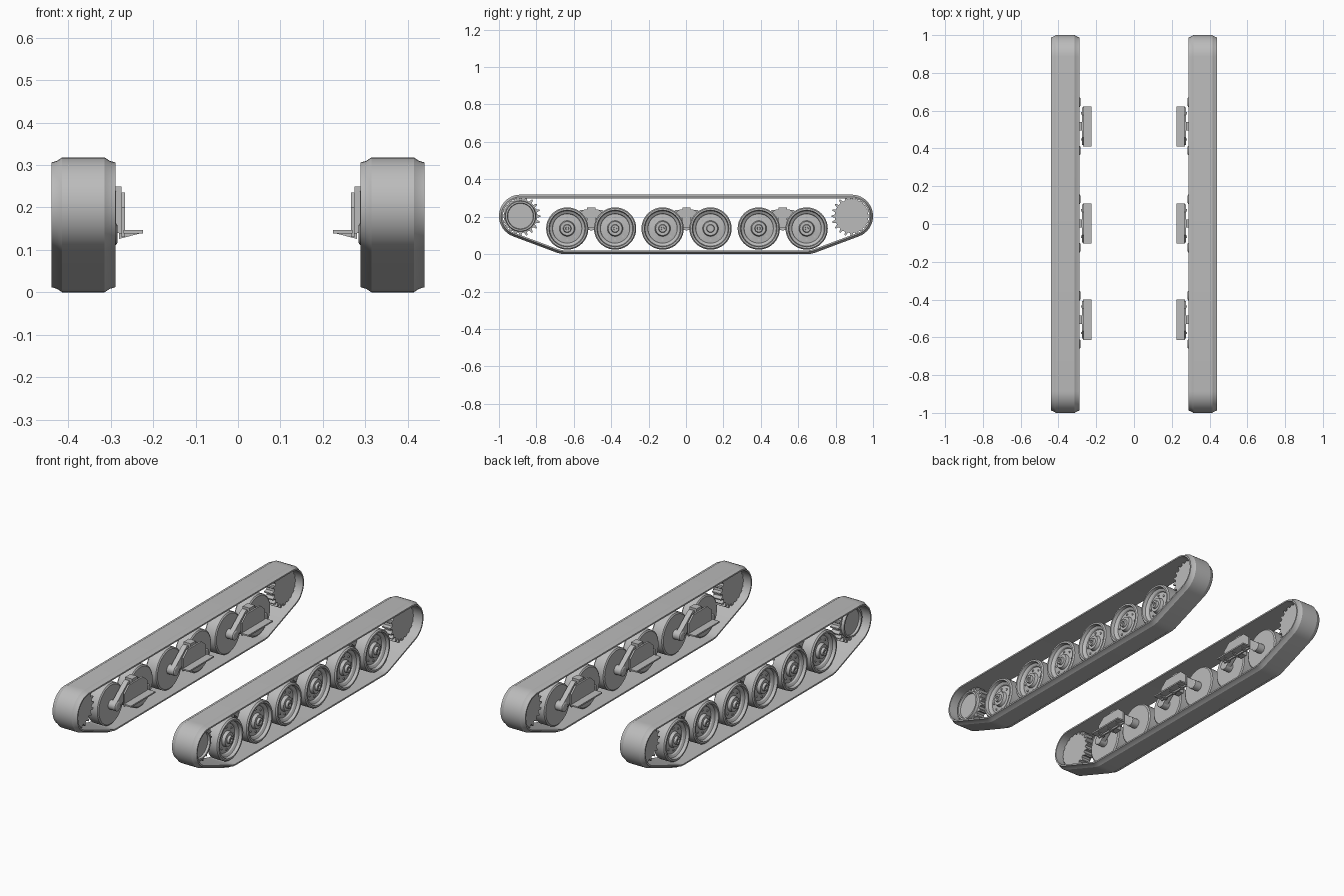
import bpy, bmesh
from math import sin, cos, pi, radians
from mathutils import Matrix, Vector

cube = bpy.data.objects.get("Cube")
if cube:
    bpy.data.objects.remove(cube, do_unlink=True)

grey = bpy.data.materials.new("track_grey")
grey.use_nodes = True
grey.diffuse_color = (0.5, 0.5, 0.5, 1)
grey.node_tree.nodes["Principled BSDF"].inputs["Base Color"].default_value = (0.5, 0.5, 0.5, 1)

TRACK_X = 0.3645
WHEEL_Z = 0.137
END_Y, END_Z = 0.885, 0.203


def emit(name, bm):
    """Make the left part and its mirrored right twin."""
    bmesh.ops.remove_doubles(bm, verts=bm.verts, dist=1e-5)
    for side in ("left", "right"):
        if side == "right":
            bmesh.ops.transform(bm, matrix=Matrix.Scale(-1, 4, (1, 0, 0)), verts=bm.verts)
        bmesh.ops.recalc_face_normals(bm, faces=bm.faces)
        mesh = bpy.data.meshes.new(f"{side}_{name}")
        bm.to_mesh(mesh)
        mesh.materials.append(grey)
        ob = bpy.data.objects.new(f"{side}_{name}", mesh)
        bpy.context.collection.objects.link(ob)
        bpy.ops.object.select_all(action="DESELECT")
        ob.select_set(True)
        bpy.context.view_layer.objects.active = ob
        bpy.ops.object.shade_smooth_by_angle(angle=radians(30))
    bm.free()


def bridge(bm, rings, closed):
    """Join rings of points; either cap the ends or close the loop."""
    rings = [[bm.verts.new(p) for p in ring] for ring in rings]
    pairs = list(zip(rings, rings[1:]))
    if closed:
        pairs.append((rings[-1], rings[0]))
    else:
        bm.faces.new(rings[0])
        bm.faces.new(rings[-1])
    for a, b in pairs:
        for i in range(len(a)):
            j = (i + 1) % len(a)
            bm.faces.new((a[i], a[j], b[j], b[i]))


def lathe(bm, y, z, profile, n=32):
    """Turn (x, radius) points around an axis along x."""
    bridge(bm, [[(x, y + r * cos(2 * pi * i / n), z + r * sin(2 * pi * i / n))
                 for i in range(n)] for x, r in profile], False)


def extrude(bm, outline, x0, x1):
    """Extrude a (y, z) outline along x."""
    bridge(bm, [[(x, y, z) for y, z in outline] for x in (x0, x1)], False)


def box(bm, x0, x1, y0, y1, z0, z1):
    extrude(bm, [(y0, z0), (y1, z0), (y1, z1), (y0, z1)], x0, x1)


# Belt: a chamfered section swept around the end and corner wheels
def arc(y, z, r, a, b, steps):
    return [(y, z, r, radians(a + (b - a) * i / steps)) for i in range(steps + 1)]


half = arc(END_Y, END_Z, 0.115, 90, -69.5, 18) + arc(0.645, WHEEL_Z, 0.137, -69.5, -90, 4)
path = half + [(-y, z, r, pi - a) for y, z, r, a in reversed(half)]
section = [(-0.0755, -0.012), (-0.062, -0.008), (-0.05, 0), (0.05, 0),
           (0.062, -0.008), (0.0755, -0.012), (0.0755, -0.02), (-0.0755, -0.02)]
bm = bmesh.new()
bridge(bm, [[(TRACK_X + w, y + (r + d) * cos(a), z + (r + d) * sin(a)) for w, d in section]
            for y, z, r, a in path], True)
emit("belt", bm)


# Toothed end wheels; the front one has a raised ring
def sprocket(name, y, ring):
    bm = bmesh.new()
    teeth, outline = 20, []
    for t in range(teeth):
        for frac, r in ((-0.3, 0.09), (-0.1, 0.108), (0.1, 0.108), (0.3, 0.09)):
            a = 2 * pi * (t + frac) / teeth
            outline.append((y + r * cos(a), END_Z + r * sin(a)))
    extrude(bm, outline, 0.335, 0.385)
    if ring:
        lathe(bm, y, END_Z, [(0.38, 0.084), (0.4, 0.08), (0.4, 0.071), (0.388, 0.068)])
    emit(name, bm)


sprocket("front_sprocket", -END_Y, True)
sprocket("rear_sprocket", END_Y, False)

# Road wheels: dished outside, flat inside
wheel_profile = [(0.33, 0.106), (0.335, 0.113), (0.395, 0.113), (0.402, 0.107),
                 (0.402, 0.098), (0.385, 0.094), (0.378, 0.082), (0.37, 0.078),
                 (0.375, 0.042), (0.392, 0.037), (0.392, 0.022), (0.405, 0.019), (0.405, 0.009),
                 (0.398, 0.008)]
group_centres = (-0.507, 0.003, 0.517)
arm_reach = 0.128
groups = ("front", "middle", "rear")
for group, cy in zip(groups, group_centres):
    for end, s in (("fore", -1), ("aft", 1)):
        y = cy + s * arm_reach
        bm = bmesh.new()
        lathe(bm, y, WHEEL_Z, wheel_profile, 40)
        # Bolts around the hub
        for i in range(8):
            a = 2 * pi * i / 8
            lathe(bm, y + 0.06 * cos(a), WHEEL_Z + 0.06 * sin(a),
                  [(0.365, 0.006), (0.377, 0.006)], 8)
        emit(f"{group}_{end}_road_wheel", bm)

        # Swing arm: rounded bar from the axle up to the bracket, with pivot boss
        bm = bmesh.new()
        low, high = Vector((y, WHEEL_Z)), Vector((cy + s * 0.03, 0.217))
        d = high - low
        base = Vector((0, 1)).angle_signed(d) * -1 + pi / 2
        outline = []
        for centre, start, r in ((high, base - pi / 2, 0.022), (low, base + pi / 2, 0.024)):
            for i in range(9):
                a = start + pi * i / 8
                outline.append((centre.x + r * cos(a), centre.y + r * sin(a)))
        extrude(bm, outline, 0.288, 0.316)
        lathe(bm, y, WHEEL_Z, [(0.284, 0.02), (0.288, 0.026), (0.335, 0.026)], 20)
        emit(f"{group}_{end}_swing_arm", bm)

    # Hull bracket: post, back plate, shelf and gussets
    bm = bmesh.new()
    box(bm, 0.275, 0.318, cy - 0.022, cy + 0.022, 0.14, 0.25)
    extrude(bm, [(cy - 0.1, 0.13), (cy + 0.1, 0.13), (cy + 0.1, 0.2),
                 (cy + 0.06, 0.235), (cy - 0.06, 0.235), (cy - 0.1, 0.2)], 0.266, 0.275)
    box(bm, 0.224, 0.27, cy - 0.106, cy + 0.106, 0.139, 0.147)
    for offset in (-0.07, 0, 0.07):
        tri = [(0.226, 0.14), (0.28, 0.14), (0.28, 0.126)]
        bridge(bm, [[(x, cy + offset + t, z) for x, z in tri] for t in (-0.006, 0.006)], False)
    emit(f"{group}_bracket", bm)
